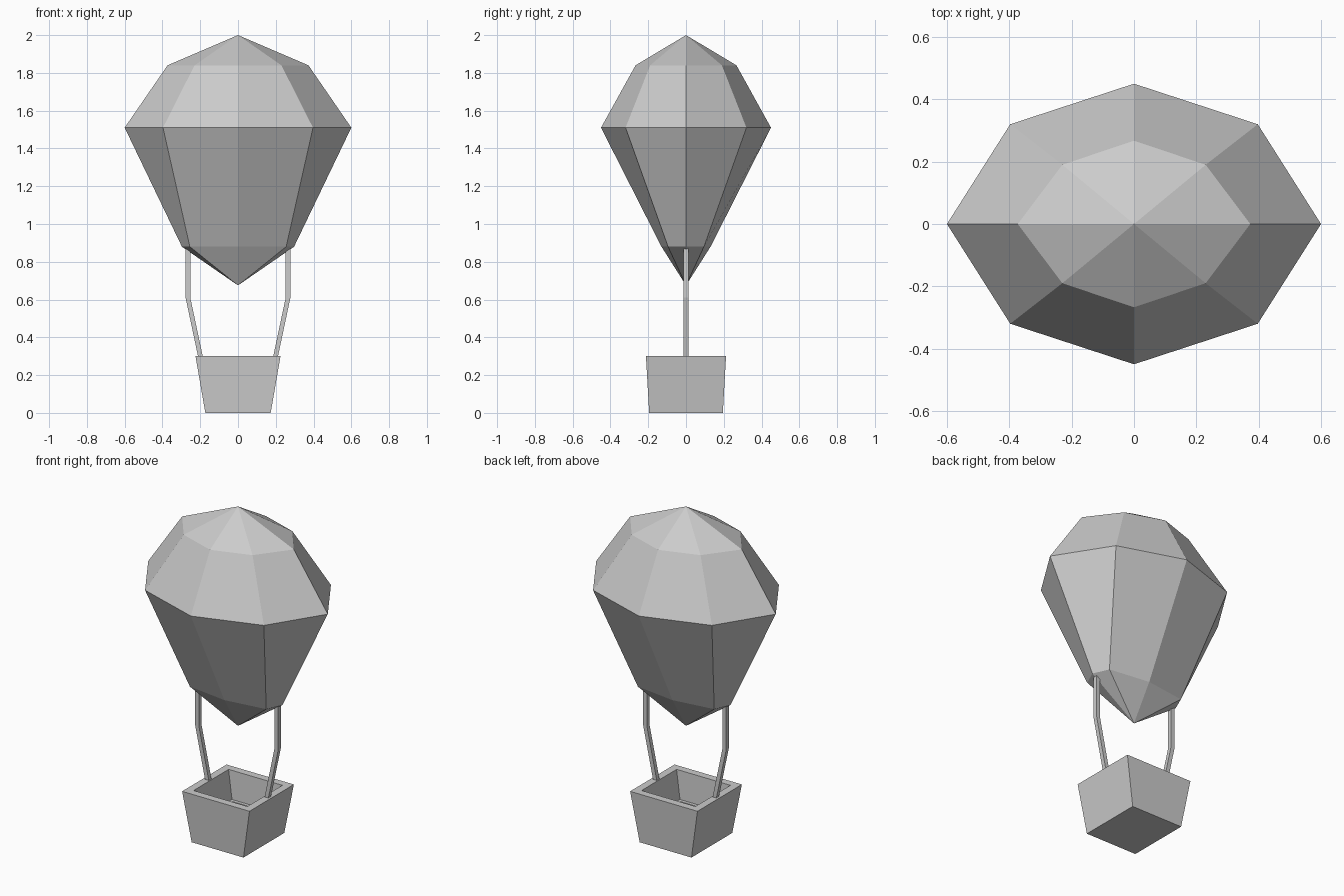
import bpy, bmesh

if "Cube" in bpy.data.objects:
    bpy.data.objects.remove(bpy.data.objects["Cube"])


def loft(name, rings, cap_start=True, cap_end=True):
    """Skin equal-length point rings; a one-point ring makes a pole."""
    bm = bmesh.new()
    loops = [[bm.verts.new(p) for p in ring] for ring in rings]
    for a, b in zip(loops, loops[1:]):
        n = max(len(a), len(b))
        for i in range(n):
            j = (i + 1) % n
            if len(a) == 1:
                bm.faces.new((a[0], b[i], b[j]))
            elif len(b) == 1:
                bm.faces.new((a[i], a[j], b[0]))
            else:
                bm.faces.new((a[i], a[j], b[j], b[i]))
    for loop, cap in ((loops[0], cap_start), (loops[-1], cap_end)):
        if cap and len(loop) > 2:
            bm.faces.new(loop)
    bmesh.ops.recalc_face_normals(bm, faces=bm.faces)
    mesh = bpy.data.meshes.new(name)
    bm.to_mesh(mesh)
    bm.free()
    obj = bpy.data.objects.new(name, mesh)
    bpy.context.collection.objects.link(obj)
    return obj


def octagon(rx, ry, dx, dy, z):
    return [(x, y, z) for x, y in ((rx, 0), (dx, dy), (0, ry), (-dx, dy),
                                   (-rx, 0), (-dx, -dy), (0, -ry), (dx, -dy))]


def rect(hx, hy, z, cx=0):
    return [(cx + sx * hx, sy * hy, z)
            for sx, sy in ((1, 1), (-1, 1), (-1, -1), (1, -1))]


# Faceted oval envelope
loft("balloon_envelope", [
    [(0, 0, 0.675)],
    octagon(0.297, 0.13, 0.255, 0.095, 0.88),
    octagon(0.60, 0.45, 0.397, 0.32, 1.51),
    octagon(0.373, 0.267, 0.23, 0.19, 1.84),
    [(0, 0, 2.0)],
])

# Open tapered basket: outer wall, rim, inner wall, stepped floor
loft("basket", [
    rect(0.173, 0.195, 0.0),
    rect(0.225, 0.212, 0.30),
    rect(0.18, 0.167, 0.30),
    rect(0.15, 0.157, 0.13),
    rect(0.13, 0.137, 0.13),
    rect(0.128, 0.135, 0.115),
])

# Bent square struts joining basket rim and envelope
for side, label in ((-1, "left"), (1, "right")):
    loft(label + "_strut", [rect(0.0125, 0.0125, z, side * x)
                            for x, z in ((0.196, 0.285), (0.265, 0.61), (0.265, 0.875))])
